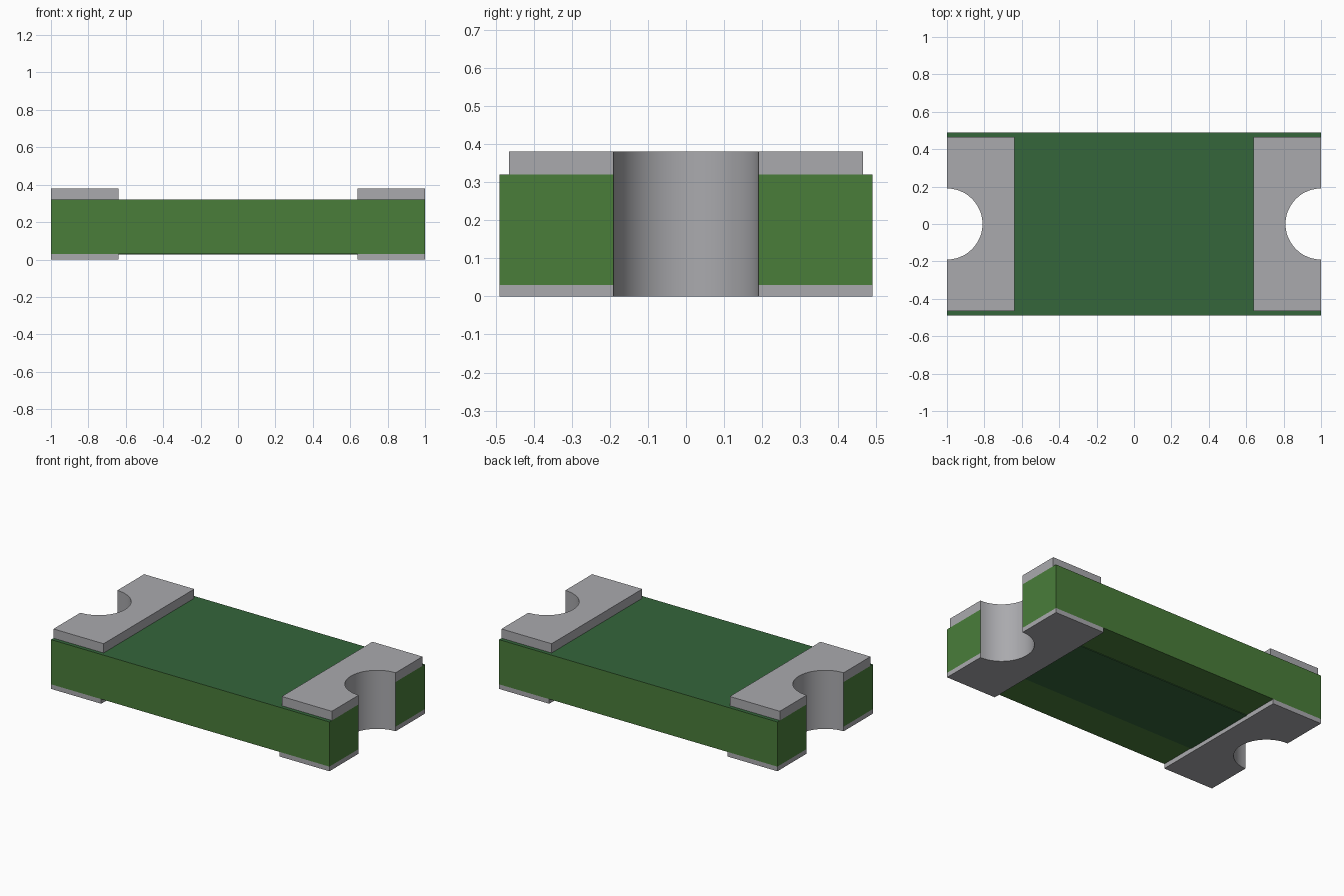
import bpy, bmesh, math

if "Cube" in bpy.data.objects:
    bpy.data.objects.remove(bpy.data.objects["Cube"])

R = 0.19  # edge notch radius


def material(name, rgb):
    m = bpy.data.materials.new(name)
    m.diffuse_color = (*rgb, 1)
    m.use_nodes = True
    m.node_tree.nodes["Principled BSDF"].inputs["Base Color"].default_value = m.diffuse_color
    return m


METAL = material("silver_metal", (0.40, 0.40, 0.42))
CORE = material("green_core", (0.068, 0.205, 0.042))
MASK = material("dark_green_mask", (0.035, 0.133, 0.043))


def notch(side, n=24):
    """Half circle bitten into the +x or -x edge, in counter-clockwise outline order."""
    pts = []
    for i in range(n + 1):
        a = math.pi * (1.5 - i / n)
        pts.append((side * (1 + R * math.cos(a)), side * R * math.sin(a)))
    return pts


def prism(name, outline, z0, z1, mats, rule=None):
    """Extrude an outline between two heights, colouring faces by a rule."""
    bm = bmesh.new()
    base = bm.faces.new([bm.verts.new((x, y, z0)) for x, y in outline])
    top = bmesh.ops.extrude_face_region(bm, geom=[base], use_keep_orig=True)
    for v in top["geom"]:
        if isinstance(v, bmesh.types.BMVert):
            v.co.z = z1
    bmesh.ops.recalc_face_normals(bm, faces=bm.faces)
    bm.normal_update()
    if rule:
        for f in bm.faces:
            f.material_index = rule(f)
    me = bpy.data.meshes.new(name)
    bm.to_mesh(me)
    bm.free()
    for m in mats:
        me.materials.append(m)
    ob = bpy.data.objects.new(name, me)
    bpy.context.collection.objects.link(ob)
    bpy.ops.object.select_all(action='DESELECT')
    ob.select_set(True)
    bpy.context.view_layer.objects.active = ob
    bpy.ops.object.shade_smooth_by_angle(angle=math.radians(30))
    return ob


def board_rule(f):
    c = f.calc_center_median()
    if f.normal.z > 0.9:
        return 1                      # masked top
    if abs(f.normal.z) < 0.1 and abs(c.y) < R and abs(c.x) < 0.9999:
        return 2                      # plated notch wall
    return 0


# Board with a plated notch in each end
W = 0.49
board = [(1, -W)] + notch(1) + [(1, W), (-1, W)] + notch(-1) + [(-1, -W)]
prism("board", board, 0.03, 0.32, [CORE, MASK, METAL], board_rule)

# Solder pads above and below, at both ends
for side, label in ((1, "right"), (-1, "left")):
    for level, w, z0, z1 in (("top", 0.465, 0.32, 0.38), ("bottom", W, 0.0, 0.03)):
        pad = [(side, -side * w)] + notch(side) + [
            (side, side * w), (side * 0.64, side * w), (side * 0.64, -side * w)]
        prism(f"{level}_pad_{label}", pad, z0, z1, [METAL])

# Mask stripe on the underside between the pads
prism("underside_mask", [(-0.64, -0.25), (0.64, -0.25), (0.64, 0.25), (-0.64, 0.25)],
      0.026, 0.03, [MASK])
